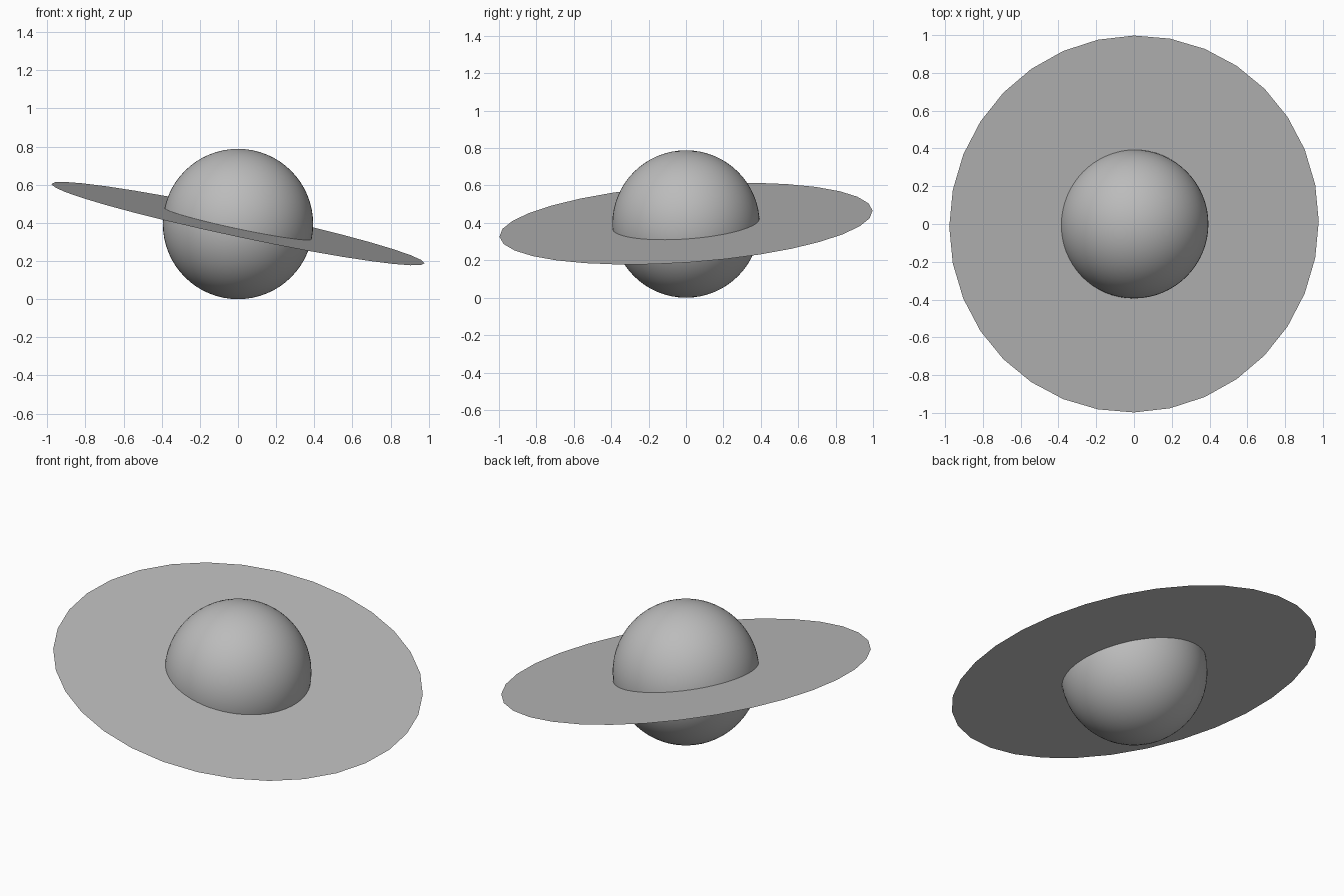
import bpy
from math import radians
from mathutils import Matrix

if "Cube" in bpy.data.objects:
    bpy.data.objects.remove(bpy.data.objects["Cube"])

RADIUS = 0.394


def flat_colour(name, rgb):
    mat = bpy.data.materials.new(name)
    mat.diffuse_color = (*rgb, 1.0)
    mat.use_nodes = True
    mat.node_tree.nodes["Principled BSDF"].inputs["Base Color"].default_value = mat.diffuse_color
    return mat


grey = flat_colour("grey", (0.5, 0.5, 0.5))

# Planet: smooth ball resting on the ground
bpy.ops.mesh.primitive_uv_sphere_add(segments=64, ring_count=32, radius=RADIUS,
                                     location=(0, 0, RADIUS))
planet = bpy.context.object
planet.name = "planet"
planet.data.materials.append(grey)
bpy.ops.object.shade_smooth()

# Ring: thin flat 32-sided disc, tilted through the planet's centre
bpy.ops.mesh.primitive_circle_add(vertices=32, radius=1.0, fill_type='NGON')
ring = bpy.context.object
ring.name = "ring"
ring.matrix_world = (Matrix.Translation((0, 0, RADIUS + 0.002))
                     @ Matrix.Rotation(radians(4), 4, 'X')
                     @ Matrix.Rotation(radians(12), 4, 'Y'))
ring.data.materials.append(grey)
